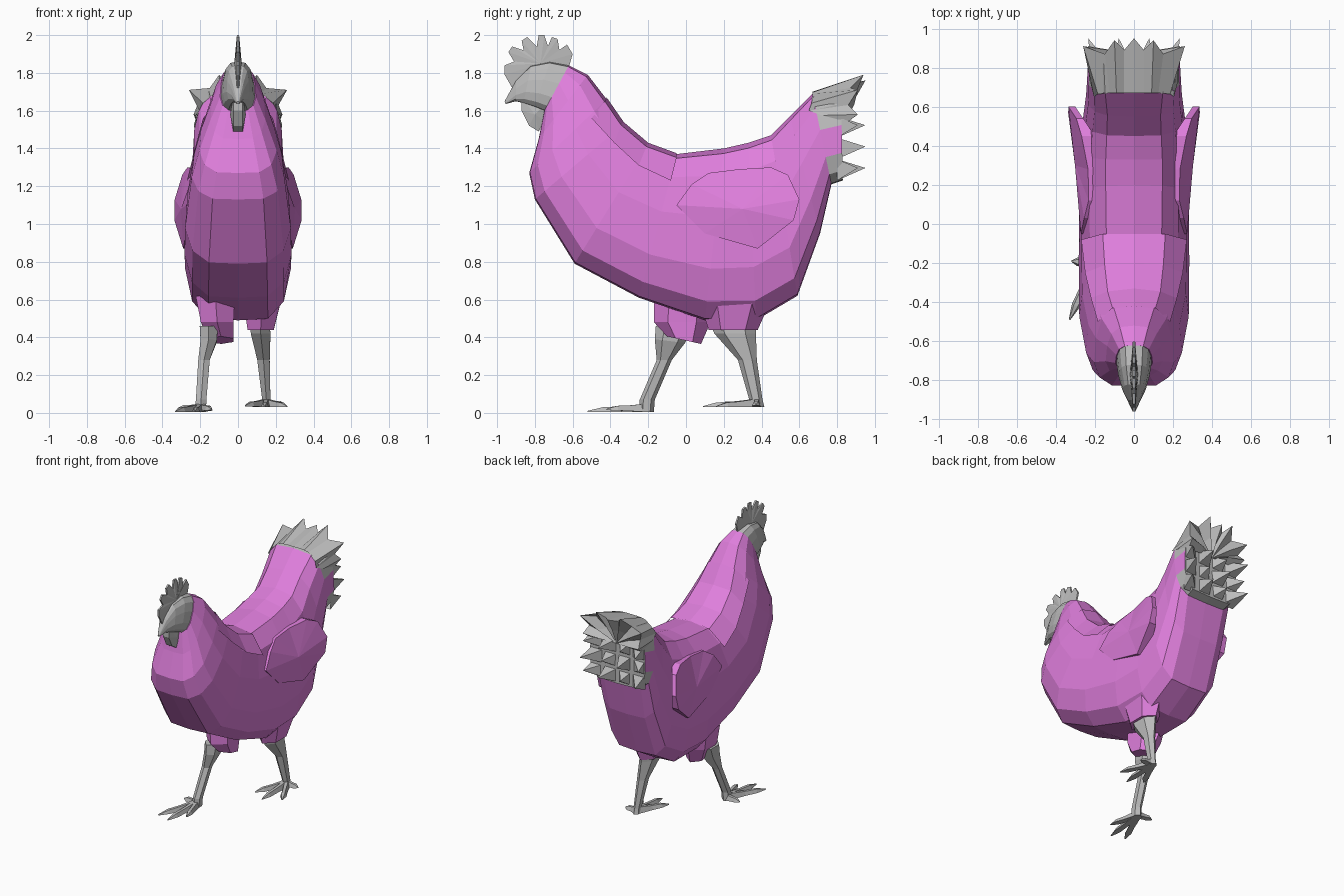
import bpy, bmesh, math
from mathutils import Vector

if "Cube" in bpy.data.objects:
    bpy.data.objects.remove(bpy.data.objects["Cube"])


def material(name, rgb):
    m = bpy.data.materials.new(name)
    m.diffuse_color = (*rgb, 1)
    m.use_nodes = True
    m.node_tree.nodes["Principled BSDF"].inputs["Base Color"].default_value = m.diffuse_color
    return m


PINK = material("orchid pink", (0.74, 0.21, 0.72))
GREY = material("light grey", (0.50, 0.50, 0.50))


def finish(name, bm, mats, rule=None):
    bmesh.ops.recalc_face_normals(bm, faces=bm.faces[:])
    if rule:
        for f in bm.faces:
            f.material_index = rule(f)
    me = bpy.data.meshes.new(name)
    bm.to_mesh(me)
    bm.free()
    for m in mats:
        me.materials.append(m)
    ob = bpy.data.objects.new(name, me)
    bpy.context.collection.objects.link(ob)
    return ob


def bridge(bm, rings):
    """Skin a list of equal point rings and cap both ends."""
    vs = [[bm.verts.new(p) for p in r] for r in rings]
    n = len(vs[0])
    for a, b in zip(vs, vs[1:]):
        for i in range(n):
            j = (i + 1) % n
            bm.faces.new((a[i], a[j], b[j], b[i]))
    bm.faces.new(vs[0])
    bm.faces.new(vs[-1])


# half cross-section: (share of the way from top to bottom, share of half width)
HALF = [(0, 0), (0.03, .5), (0.16, .8), (0.4, .95), (0.7, 1), (0.89, .86), (0.99, .55), (1, 0)]


def ring(ty, tz, by, bz, w, p=1.0):
    pts = [(w * f ** p, ty + (by - ty) * t, tz + (bz - tz) * t) for t, f in HALF]
    return pts + [(-x, y, z) for x, y, z in pts[-2:0:-1]]


# body: stations of top y, top z, bottom y, bottom z, half width, boxiness
bm = bmesh.new()
bridge(bm, [ring(*s) for s in (
    (-.62, 1.84, -.75, 1.60, .095), (-.52, 1.79, -.78, 1.45, .145),
    (-.42, 1.66, -.83, 1.27, .205), (-.33, 1.53, -.80, 1.13, .245),
    (-.20, 1.42, -.59, 0.79, .28), (-.05, 1.37, -.25, 0.61, .283),
    (.20, 1.40, .10, 0.49, .28, .95), (.33, 1.43, .37, 0.49, .27, .9),
    (.45, 1.47, .59, 0.62, .26, .9), (.55, 1.57, .71, 0.95, .245, .85),
    (.67, 1.69, .77, 1.21, .24, .7), (.82, 1.72, .83, 1.23, .235, .6))])


def body_rule(f):
    c = f.calc_center_median()
    tail = c.y > .73 and c.z > 1.19
    return int(tail and (c.y > .81 or c.z > 1.56 or c.z < 1.33))


finish("body", bm, [PINK, GREY], body_rule)

# lower tail feathers: a grid of four-sided spikes on the rear
bm = bmesh.new()
COLS, ROWS = 4, 3


def tail_point(i, j):
    return Vector(((i / COLS * 2 - 1) * .22, .80, 1.23 + j / ROWS * .34))


for i in range(COLS):
    for j in range(ROWS):
        q = [tail_point(i + a, j + b) for a, b in ((0, 0), (1, 0), (1, 1), (0, 1))]
        c = sum(q, Vector()) / 4
        tip = bm.verts.new((c.x * 1.42, .95 if (i + j) % 2 == 0 else .91, c.z + .01))
        vs = [bm.verts.new(p) for p in q]
        for k in range(4):
            bm.faces.new((vs[k], vs[(k + 1) % 4], tip))
finish("lower_tail_feathers", bm, [GREY])

# upper tail fan: flares from the body to a jagged rim, hollow behind
HALF_FAN = [  # front point, then rim point
    ((0, .67, 1.70), (0, .95, 1.76)), ((.05, .67, 1.70), (.05, .89, 1.74)),
    ((.09, .67, 1.697), (.10, .94, 1.79)), ((.125, .67, 1.69), (.15, .87, 1.72)),
    ((.185, .665, 1.64), (.26, .91, 1.71)), ((.205, .65, 1.60), (.215, .86, 1.63)),
    ((.222, .72, 1.575), (.235, .91, 1.58)), ((.222, .80, 1.555), (.215, .84, 1.53))]
pairs = [((-a[0], *a[1:]), (-b[0], *b[1:])) for a, b in HALF_FAN[:0:-1]] + HALF_FAN
bm = bmesh.new()
front = [bm.verts.new(a) for a, b in pairs]
rim = [bm.verts.new(b) for a, b in pairs]
inside = [bm.verts.new((b[0] * .5, .84 + .05 * (i % 2), 1.55 + (b[2] - 1.55) * .5))
          for i, (a, b) in enumerate(pairs)]
hub = bm.verts.new((0, .84, 1.54))
for i in range(len(pairs) - 1):
    bm.faces.new((front[i], front[i + 1], rim[i + 1], rim[i]))
    bm.faces.new((rim[i], rim[i + 1], inside[i + 1], inside[i]))
    bm.faces.new((inside[i], inside[i + 1], hub))
finish("upper_tail_fan", bm, [GREY])

# head and beak
bm = bmesh.new()
bridge(bm, [ring(*s) for s in (
    (-.62, 1.84, -.75, 1.60, .09), (-.72, 1.86, -.80, 1.62, .08),
    (-.82, 1.84, -.86, 1.64, .06), (-.90, 1.76, -.90, 1.65, .035),
    (-.96, 1.65, -.955, 1.635, .008))])
finish("head", bm, [GREY])


def lens(name, outline, centre, rim, bulge, mat):
    """Flat plate in the y-z plane, thicker at its centre."""
    bm = bmesh.new()
    sides = []
    for s in (1, -1):
        vs = [bm.verts.new((s * rim, y, z)) for y, z in outline]
        mid = bm.verts.new((s * bulge, *centre))
        for i in range(len(vs)):
            bm.faces.new((vs[i], vs[(i + 1) % len(vs)], mid))
        sides.append(vs)
    a, b = sides
    for i in range(len(a)):
        j = (i + 1) % len(a)
        bm.faces.new((a[i], a[j], b[j], b[i]))
    finish(name, bm, [mat])


# comb with rounded teeth, and wattle
lens("comb", [(-.62, 1.83), (-.60, 1.90), (-.63, 1.95), (-.67, 1.92), (-.68, 1.98),
              (-.71, 1.99), (-.73, 1.94), (-.75, 2.0), (-.78, 2.0), (-.79, 1.94),
              (-.84, 1.99), (-.87, 1.97), (-.86, 1.92), (-.92, 1.94), (-.94, 1.91),
              (-.91, 1.86), (-.96, 1.84), (-.96, 1.79), (-.92, 1.72), (-.85, 1.76)],
     (-.77, 1.85), .006, .02, GREY)
lens("wattle", [(-.74, 1.64), (-.75, 1.55), (-.78, 1.49), (-.83, 1.52), (-.87, 1.60), (-.87, 1.67)],
     (-.80, 1.58), .025, .042, GREY)

# wings: panels lying on the flanks that flare outward toward the rear (x, y, z)
WING = [(.272, -.05, 1.10), (.255, .03, 1.21), (.232, .12, 1.27), (.235, .28, 1.29),
        (.268, .45, 1.30), (.295, .54, 1.26), (.335, .60, 1.13), (.337, .57, 1.02),
        (.29, .38, .87), (.275, .10, .95)]
for side, sx in (("left", -1), ("right", 1)):
    bm = bmesh.new()
    outer = [bm.verts.new((sx * x, y, z)) for x, y, z in WING]
    inner = [bm.verts.new((sx * (.20 + .10 * max(0, (y - .45) / .15)), y, z)) for x, y, z in WING]
    mid = bm.verts.new((sx * .302, .30, 1.08))
    for i in range(len(WING)):
        j = (i + 1) % len(WING)
        bm.faces.new((outer[i], outer[j], mid))
        bm.faces.new((outer[i], outer[j], inner[j], inner[i]))
    bm.faces.new(inner)
    finish(side + "_wing", bm, [PINK])


def six(x, y, z, hx, hy, slope=0):
    """Six-sided level ring; slope tilts it along y."""
    return [(x + hx * math.cos(k * math.pi / 3 + .52), y + hy * math.sin(k * math.pi / 3 + .52),
             z + slope * math.sin(k * math.pi / 3 + .52)) for k in range(6)]


def leg(name, sections, heel, tips):
    bm = bmesh.new()
    bridge(bm, [six(*s) for s in sections])
    heel = Vector(heel)
    for t in tips:
        t = Vector(t)
        d = (t - heel).normalized()
        s = Vector((-d.y, d.x, 0)).normalized()
        up = Vector((0, 0, 1))
        rings = []
        for f, w, h in ((0, .025, .045), (.45, .02, .03), (.75, .022, .025), (1, .004, .006)):
            c = heel.lerp(t, f)
            rings.append([c + s * w, c + s * w * .5 + up * h, c - s * w * .5 + up * h, c - s * w])
        bridge(bm, rings)
    finish(name, bm, [GREY])


# legs in a walking pose, with three front toes and a side toe each
leg("left_leg", [(-.155, -.06, .46, .055, .10), (-.155, -.085, .38, .05, .08, -.01),
                 (-.18, -.115, .28, .035, .04), (-.195, -.205, .07, .032, .04),
                 (-.20, -.21, .005, .035, .04)],
    (-.20, -.20, .005),
    [(-.33, -.49, .005), (-.23, -.52, .005), (-.14, -.42, .015), (-.32, -.19, .02)])
leg("right_leg", [(.115, .25, .47, .06, .12), (.12, .26, .42, .06, .11),
                  (.135, .325, .28, .038, .05), (.15, .37, .07, .025, .035),
                  (.15, .375, .03, .028, .04)],
    (.15, .375, .03),
    [(.26, .16, .03), (.14, .09, .03), (.04, .15, .035), (.25, .37, .04)])

# pink thighs tapering out of the belly
for name, sections in (
        ("left_thigh", ((-.12, -.01, .62, .12, .16), (-.11, -.02, .48, .10, .15),
                        (-.09, -.01, .385, .075, .09, -.02))),
        ("right_thigh", ((.13, .26, .62, .12, .20), (.12, .25, .44, .08, .13)))):
    bm = bmesh.new()
    bridge(bm, [six(*s) for s in sections])
    finish(name, bm, [PINK])

# neck feathers: a thin cape lying over the shoulders
for side, sx in (("left", -1), ("right", 1)):
    bm = bmesh.new()
    top = [(0, -.42, 1.67), (0, -.33, 1.54), (0, -.20, 1.43), (0, -.05, 1.375)]
    mids = [(.11, -.43, 1.65), (.135, -.345, 1.525), (.15, -.21, 1.41), (.16, -.05, 1.352)]
    low = [(.185, -.50, 1.56), (.22, -.38, 1.43), (.25, -.25, 1.31), (.27, -.08, 1.23)]
    rows = [[bm.verts.new((sx * x, y, z)) for x, y, z in r] for r in (top, mids, low)]
    for a, b in zip(rows, rows[1:]):
        for i in range(3):
            bm.faces.new((a[i], a[i + 1], b[i + 1], b[i]))
    ob = finish(side + "_neck_cape", bm, [PINK])
    if sum(f.normal.z for f in ob.data.polygons) < 0:
        ob.data.flip_normals()
